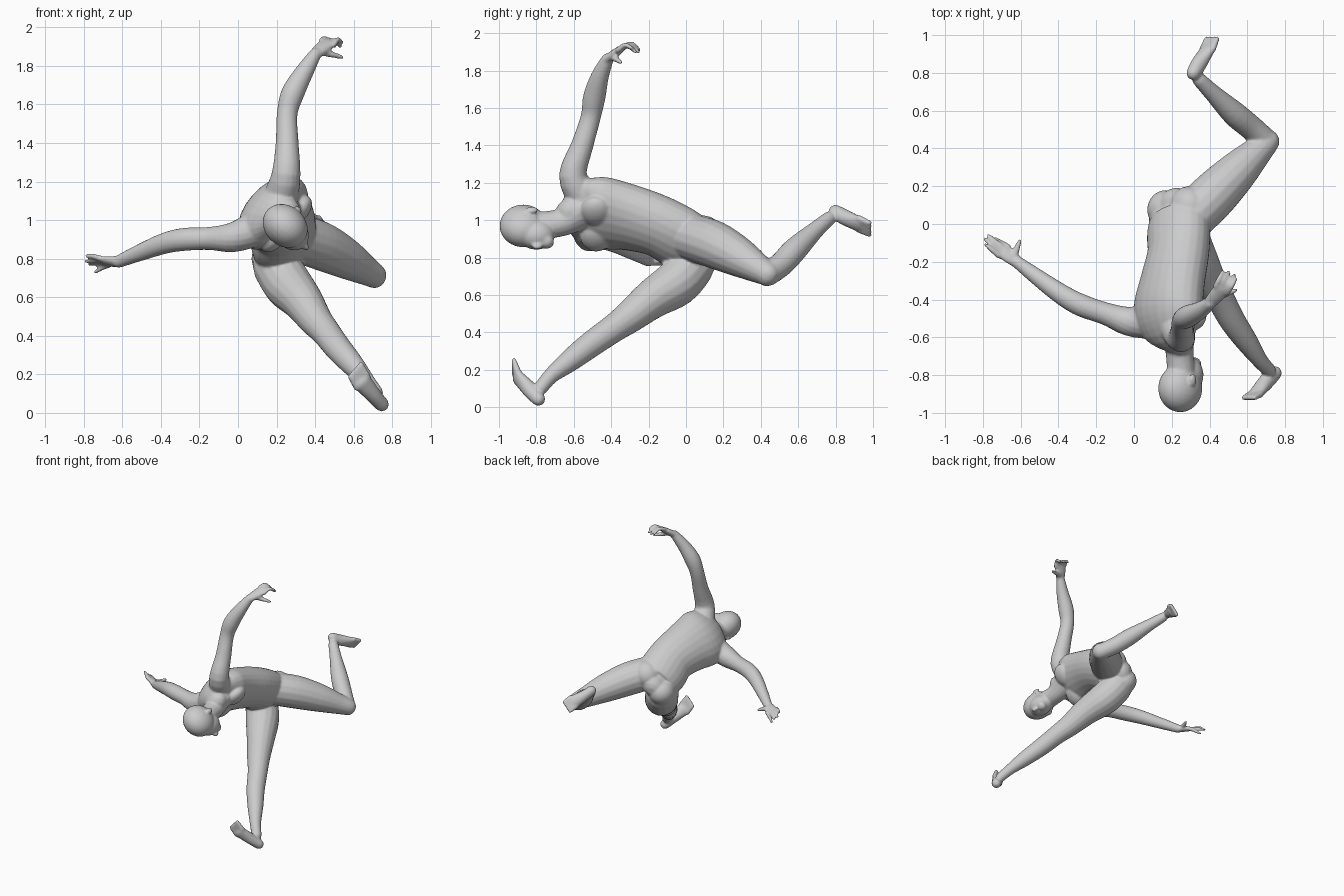
import bpy, bmesh, math
from mathutils import Vector, Matrix

if "Cube" in bpy.data.objects:
    bpy.data.objects.remove(bpy.data.objects["Cube"])

bm = bmesh.new()
SIDE = Vector((.66, 0, .75)).normalized()     # body's left-right axis
FRONT = Vector((.75, 0, -.66)).normalized()   # direction the chest faces
SPINE = Vector((0, -1, 0))


def catmull(p0, p1, p2, p3, t):
    return [0.5 * (2*b + (c-a)*t + (2*a-5*b+4*c-d)*t*t + (3*b-a-3*c+d)*t**3)
            for a, b, c, d in zip(p0, p1, p2, p3)]


def tube(sections, wide=SIDE, n=16, steps=4):
    """Closed smooth loft; each section is x, y, z, half width, half depth."""
    s = [tuple(q) if len(q) == 5 else (*q, q[3]) for q in sections]
    s = [s[0]] + s + [s[-1]]
    pts = [catmull(*s[i:i+4], k/steps) for i in range(len(s)-3) for k in range(steps)]
    pts.append(s[-1])
    P = [Vector(p[:3]) for p in pts]
    T = [(P[min(i+1, len(P)-1)] - P[max(i-1, 0)]).normalized() for i in range(len(P))]
    rings = [(P[i], T[i], pts[i][3], pts[i][4]) for i in range(len(P))]
    for end, sign in ((0, -1), (-1, 1)):                      # rounded ends
        c, t, w, d = rings[end]
        for k in (.5, .8, .96):
            f = math.sqrt(1-k*k)
            ring = (c + t*sign*min(w, d)*k, t, w*f, d*f)
            if sign < 0:
                rings.insert(0, ring)
            else:
                rings.append(ring)
        end = 0
    loops = []
    for c, t, w, d in rings:
        a = (wide - t*wide.dot(t)).normalized()
        b = t.cross(a)
        loops.append([bm.verts.new(c + a*w*math.cos(2*math.pi*j/n) + b*d*math.sin(2*math.pi*j/n))
                      for j in range(n)])
    for l, m in zip(loops, loops[1:]):
        for j in range(n):
            bm.faces.new((l[j], l[(j+1) % n], m[(j+1) % n], m[j]))
    bm.faces.new(loops[0][::-1])
    bm.faces.new(loops[-1])


def blob(center, rs, ru, rf):
    """Ellipsoid aligned with the body: side, up and front radii."""
    m = Matrix((SIDE*rs, SPINE*ru, FRONT*rf)).transposed().to_4x4()
    bmesh.ops.create_uvsphere(bm, u_segments=24, v_segments=16, radius=1,
                              matrix=Matrix.Translation(center) @ m)


def hand(wrist, knuckle, spread, tips, thumb, bend):
    """Palm, four bent fingers and a thumb."""
    w, k, s = Vector(wrist), Vector(knuckle), Vector(spread).normalized()
    tube([(*w, .034, .026), (*w.lerp(k, .5), .042, .024), (*k, .046, .018)], s)
    for i, tip in enumerate(tips):
        base, tip = k + s*(i-1.5)*.025, Vector(tip)
        mid = base.lerp(tip, .5) + Vector(bend)
        tube([(*base, .016), (*mid, .014), (*tip, .010)], s, 10)
    base, tip = w.lerp(k, .3), Vector(thumb)
    tube([(*base, .022), (*base.lerp(tip, .55), .017), (*tip, .011)], s, 10)


def foot(heel, arch, ball, toe):
    """Foot wedge with five toes."""
    h, a, b, t = map(Vector, (heel, arch, ball, toe))
    tube([(*h, .038, .038), (*a, .042, .043), (*b, .052, .028)])
    for i in range(5):
        off = SIDE*(i-2)*.021
        tube([(*(b+off*.9), .02), (*(t+off), .014)], n=10)


# torso, glutes and chest
tube([(.235, -.62, 1.03, .10, .08), (.195, -.56, 1.05, .195, .11), (.18, -.45, 1.04, .225, .14),
      (.205, -.3, 1.015, .2, .145), (.235, -.15, .97, .183, .145), (.235, -.03, .905, .19, .14),
      (.23, .06, .86, .165, .12), (.22, .10, .85, .11, .09)], n=24)
blob((.17, .075, .8), .1, .105, .1)
blob((.29, .09, .92), .11, .11, .1)
for k in (-1, 1):
    blob(Vector((.25, -.48, .98)) + SIDE*k*.09, .095, .085, .055)

# neck and head
tube([(.235, -.56, 1.04, .10, .085), (.24, -.66, .99, .075), (.25, -.78, .97, .075)])
blob((.245, -.87, .97), .105, .127, .125)
blob((.285, -.80, .925), .08, .1, .085)
blob((.32, -.745, .885), .04, .04, .035)
blob((.344, -.795, .868), .018, .032, .03)
for k in (-1, 1):
    blob(Vector((.245, -.825, .98)) + SIDE*k*.1, .014, .034, .022)

# raised arm
tube([(.225, -.55, 1.13, .09), (.25, -.605, 1.24, .075), (.255, -.555, 1.4, .06), (.255, -.51, 1.55, .054),
      (.285, -.49, 1.66, .06), (.345, -.46, 1.77, .048), (.40, -.42, 1.86, .033)])
hand((.40, -.42, 1.86), (.465, -.345, 1.92), (.09, -.05, -.03),
     [(.47, -.25, 1.91), (.50, -.255, 1.90), (.53, -.27, 1.90), (.54, -.29, 1.92)],
     (.54, -.35, 1.845), (0, 0, .022))

# outstretched arm
tube([(.08, -.52, .95, .09), (-.03, -.515, .91, .078), (-.15, -.475, .905, .06), (-.28, -.43, .9, .06),
      (-.38, -.375, .88, .055), (-.5, -.29, .835, .045), (-.62, -.2, .785, .033)])
hand((-.62, -.2, .785), (-.69, -.145, .785), (.06, .06, -.04),
     [(-.785, -.11, .815), (-.79, -.08, .785), (-.77, -.06, .77), (-.74, -.075, .73)],
     (-.605, -.09, .79), (0, 0, .004))

# trailing bent leg
tube([(.30, .03, .91, .125), (.42, .15, .87, .127), (.55, .28, .805, .108),
      (.66, .39, .74, .078), (.705, .435, .715, .066)])
tube([(.705, .435, .71, .064), (.62, .51, .765, .066), (.53, .585, .845, .066),
      (.42, .69, .945, .047), (.345, .765, 1.01, .038)])
foot((.315, .80, 1.045), (.345, .85, 1.015), (.39, .925, .98), (.412, .98, .955))

# forward straight leg
tube([(.2, .03, .76, .125), (.26, -.05, .665, .127), (.335, -.18, .58, .107), (.40, -.3, .485, .088),
      (.455, -.39, .42, .076), (.52, -.51, .335, .07), (.595, -.62, .25, .06),
      (.665, -.72, .17, .043), (.715, -.775, .105, .038)])
foot((.745, -.79, .045), (.70, -.835, .095), (.645, -.90, .16), (.61, -.92, .22))

# fuse all parts into one smooth skin
bmesh.ops.recalc_face_normals(bm, faces=bm.faces)
mesh = bpy.data.meshes.new("body")
bm.to_mesh(mesh)
bm.free()
body = bpy.data.objects.new("body", mesh)
bpy.context.collection.objects.link(body)
skin = body.modifiers.new("skin", 'REMESH')
skin.mode = 'VOXEL'
skin.voxel_size = .008
skin.use_smooth_shade = True
soft = body.modifiers.new("soften", 'SMOOTH')
soft.factor = .5
soft.iterations = 5
